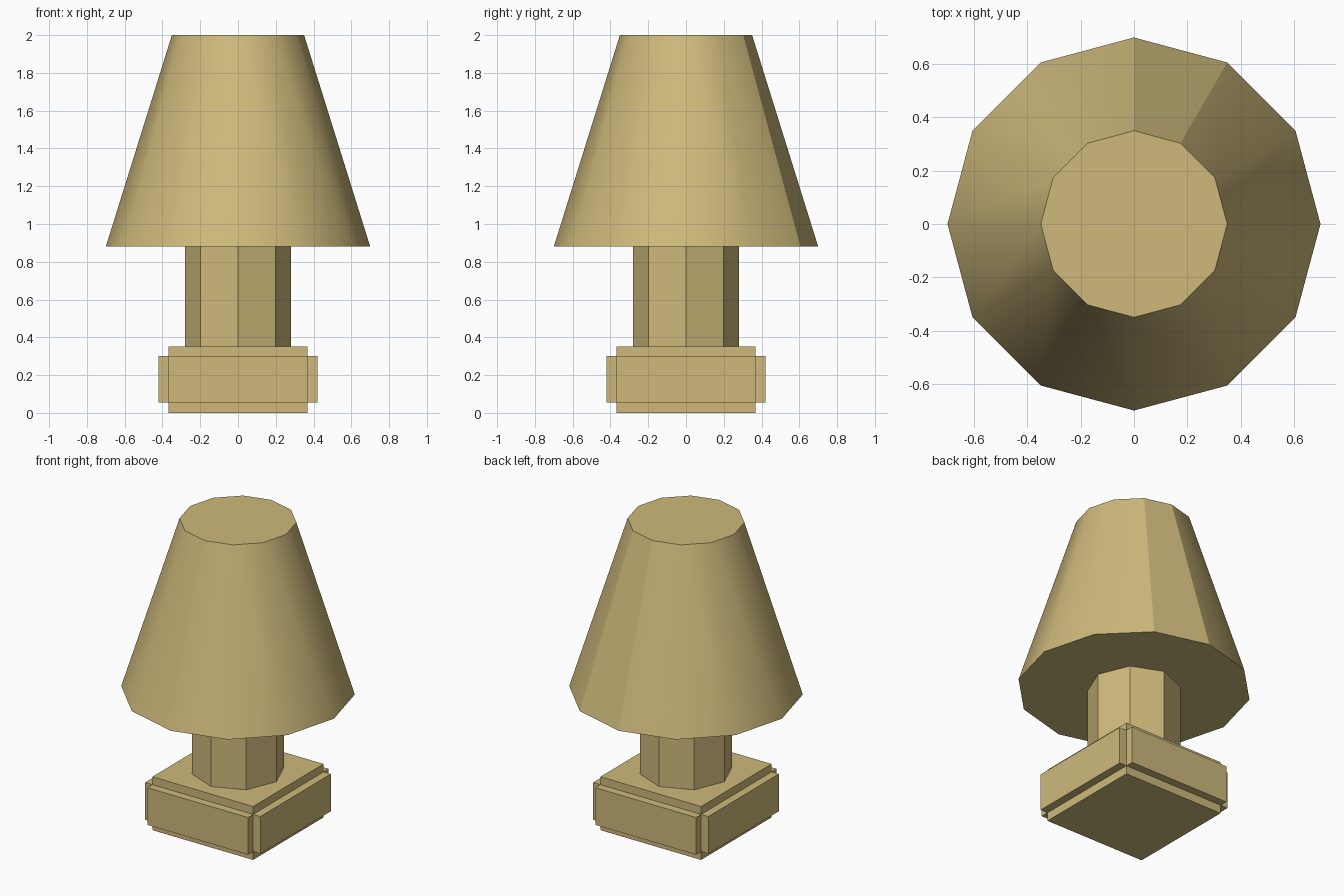
import bpy, bmesh, math
from mathutils import Matrix, Vector

cube = bpy.data.objects.get("Cube")
if cube:
    bpy.data.objects.remove(cube, do_unlink=True)

# Single warm sand colour
sand = bpy.data.materials.new("sand")
sand.use_nodes = True
sand.diffuse_color = (0.62, 0.49, 0.20, 1)
sand.node_tree.nodes["Principled BSDF"].inputs["Base Color"].default_value = sand.diffuse_color


def finish(name, bm):
    bmesh.ops.recalc_face_normals(bm, faces=bm.faces)
    mesh = bpy.data.meshes.new(name)
    bm.to_mesh(mesh)
    bm.free()
    mesh.materials.append(sand)
    obj = bpy.data.objects.new(name, mesh)
    bpy.context.collection.objects.link(obj)
    return obj


def box(name, size, center, turn=0.0):
    bm = bmesh.new()
    bmesh.ops.create_cube(bm, size=1, matrix=Matrix.Rotation(turn, 4, 'Z')
                          @ Matrix.Translation(center) @ Matrix.Diagonal((*size, 1)))
    return finish(name, bm)


def frustum(sides, r_bottom, r_top, z0, z1):
    bm = bmesh.new()
    bmesh.ops.create_cone(bm, cap_ends=True, segments=sides, radius1=r_bottom, radius2=r_top,
                          depth=z1 - z0, matrix=Matrix.Translation((0, 0, (z0 + z1) / 2)))
    return bm


# Square base with a raised panel on each side
HALF, OUT = 0.367, 0.42
box("base_block", (2 * HALF, 2 * HALF, 0.352), (0, 0, 0.176))
for i, side in enumerate(("front", "left", "back", "right")):
    box(f"base_panel_{side}", (2 * HALF, OUT - HALF, 0.245),
        (0, -(HALF + OUT) / 2, 0.1775), i * math.pi / 2)

# Octagonal column, flat faced
finish("column", frustum(8, 0.28, 0.28, 0.352, 0.88))

# Twelve-sided shade: smooth sides, flat caps and one flat seam facet
bm = frustum(12, 0.70, 0.35, 0.88, 2.0)
seam = Vector((math.cos(math.radians(75)), math.sin(math.radians(75)), 0))
for f in bm.faces:
    direction = f.calc_center_median() * Vector((1, 1, 0))
    is_cap = len(f.verts) > 4
    f.smooth = not is_cap and direction.normalized().dot(seam) < 0.99
finish("lampshade", bm)
